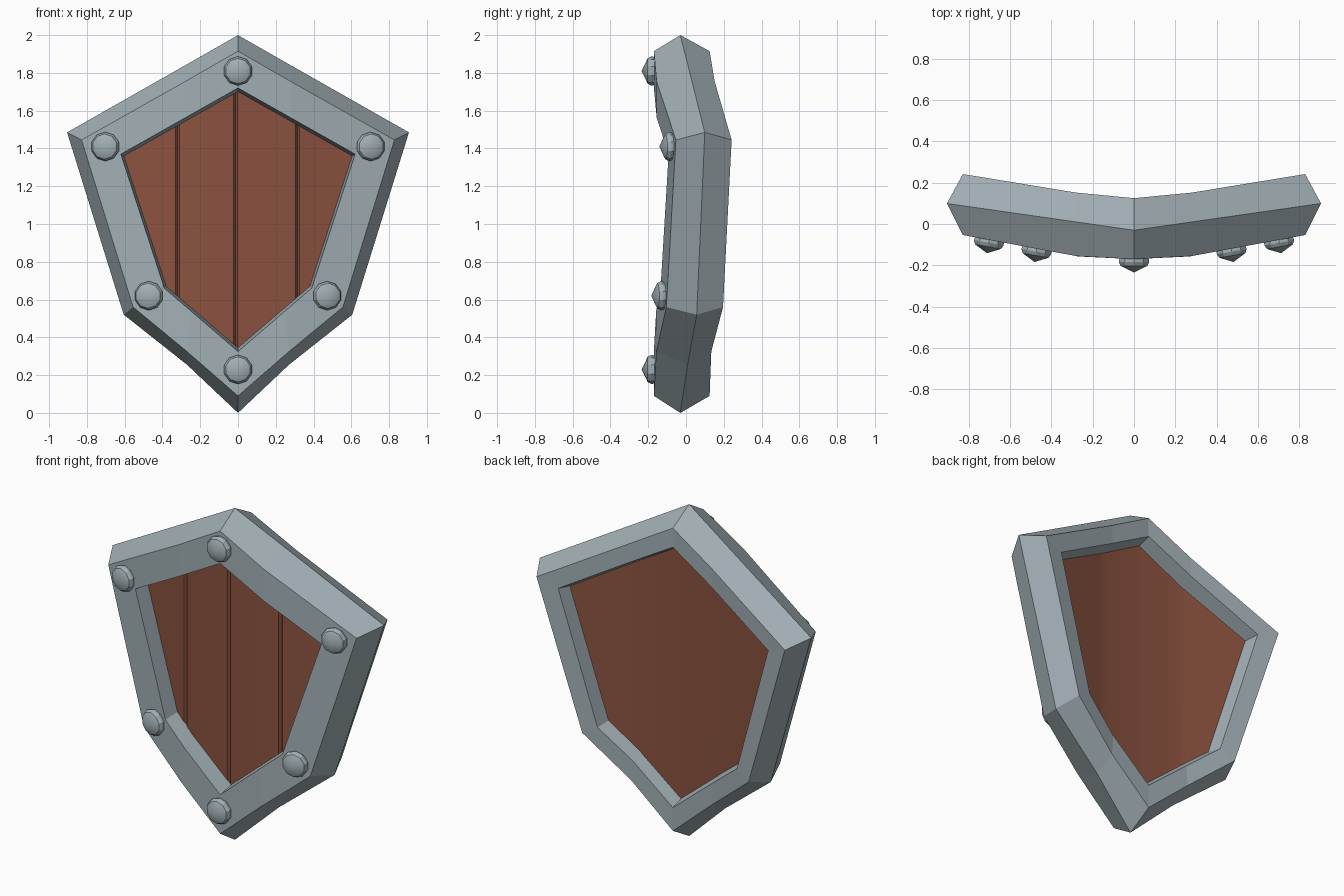
import bpy, bmesh, math
from mathutils import Matrix, Vector

if "Cube" in bpy.data.objects:
    bpy.data.objects.remove(bpy.data.objects["Cube"])


def interp(x, pts):
    for (x0, z0), (x1, z1) in zip(pts, pts[1:]):
        if x <= x1:
            return z0 + (z1 - z0) * (x - x0) / (x1 - x0)
    return pts[-1][1]


def bend(x):
    """Backward sweep of the shield away from its centre line."""
    return interp(abs(x), [(0, 0), (0.27, 0.013), (0.83, 0.117), (1, 0.149)])


def make_object(name, bm, mat=None):
    bmesh.ops.recalc_face_normals(bm, faces=bm.faces)
    me = bpy.data.meshes.new(name)
    bm.to_mesh(me)
    bm.free()
    ob = bpy.data.objects.new(name, me)
    bpy.context.collection.objects.link(ob)
    if mat:
        me.materials.append(mat)
    return ob


def material(name, col):
    m = bpy.data.materials.new(name)
    m.diffuse_color = (*col, 1)
    m.use_nodes = True
    m.node_tree.nodes["Principled BSDF"].inputs["Base Color"].default_value = m.diffuse_color
    return m


steel = material("steel", (0.36, 0.43, 0.46))
wood = material("wood", (0.26, 0.085, 0.05))

# Frame stations (right half, top to bottom) as (x, z):
# ridge, face edge, front opening, back opening; last value is extra back sweep
half = [
    ((0, 2.0), (0, 1.915), (0, 1.72), (0, 1.80), 0),
    ((0.28, 1.84), (0.28, 1.754), (0.28, 1.562), (0.28, 1.641), 0.012),
    ((0.905, 1.485), (0.828, 1.445), (0.62, 1.37), (0.70, 1.40), 0),
    ((0.605, 0.52), (0.555, 0.56), (0.39, 0.66), (0.465, 0.61), 0.005),
    ((0.27, 0.255), (0.27, 0.325), (0.25, 0.54), (0.26, 0.445), -0.004),
    ((0, 0), (0, 0.09), (0, 0.325), (0, 0.23), 0),
]
stations = half + [tuple((-p[0], p[1]) for p in s[:4]) + s[4:]
                   for s in half[-2:0:-1]]


def toward_centre(p):
    return p[0] * 0.975, 1.03 + (p[1] - 1.03) * 0.972


# Metal frame: bevelled section swept around the outline
bm = bmesh.new()
rings = []
for ridge, face, front, back, extra in stations:
    section = [(face, -0.17), (front, -0.17), (toward_centre(front), -0.065),
               (toward_centre(back), 0.05), (back, 0.125 + extra), (face, 0.125 + extra)]
    ring = [bm.verts.new((x, y + bend(x), z)) for (x, z), y in section]
    x, z = ridge
    ring.append(bm.verts.new((x, -0.03 + 0.143 * abs(x), z)))
    rings.append(ring)
for a, b in zip(rings, rings[1:] + rings[:1]):
    for i in range(len(a)):
        j = (i + 1) % len(a)
        bm.faces.new((a[i], a[j], b[j], b[i]))
make_object("frame", bm, steel)

# Wooden panel: curved sheet with shallow grooves between the planks on the front
top = [(0, 1.825), (0.71, 1.42)]
low = [(0, 0.2), (0.47, 0.59), (0.71, 1.39)]
grooves = [-0.32, -0.0125, 0.315]
xs = {-0.71, -0.6, -0.47, -0.27, -0.15, 0.15, 0.27, 0.47, 0.6, 0.71}
for g in grooves:
    xs |= {g - 0.011, g, g + 0.011}
bm = bmesh.new()
cols = []
for x in sorted(xs):
    yf = -0.067 + bend(x) + (0.014 if x in grooves else 0)
    yb = 0.047 + bend(x)
    zt, zb = interp(abs(x), top), interp(abs(x), low)
    cols.append([bm.verts.new((x, y, z)) for y, z in
                 ((yf, zb), (yf, zt), (yb, zt), (yb, zb))])
for a, b in zip(cols, cols[1:]):
    for i in range(4):
        j = (i + 1) % 4
        bm.faces.new((a[i], a[j], b[j], b[i]))
bm.faces.new(cols[0])
bm.faces.new(cols[-1])
panel = make_object("wood_panel", bm, wood)
bpy.context.view_layer.objects.active = panel
panel.select_set(True)
bpy.ops.object.shade_smooth_by_angle(angle=math.radians(20))

# Rivets: ten-sided collar with a low pointed cap, facing along the surface normal
profile = [(0.072, -0.02), (0.077, 0.015), (0.067, 0.034)]
N = 10
for k, (x, z) in enumerate([(0, 1.81), (0.7, 1.41), (-0.7, 1.41),
                            (0.47, 0.62), (-0.47, 0.62), (0, 0.23)]):
    bm = bmesh.new()
    loops = [[bm.verts.new((r * math.cos(2 * math.pi * (i + 0.5) / N),
                            r * math.sin(2 * math.pi * (i + 0.5) / N), h))
              for i in range(N)] for r, h in profile]
    tip = bm.verts.new((0, 0, 0.066))
    bm.faces.new(loops[0])
    for i in range(N):
        j = (i + 1) % N
        for a, b in zip(loops, loops[1:]):
            bm.faces.new((a[i], a[j], b[j], b[i]))
        bm.faces.new((loops[-1][i], loops[-1][j], tip)).smooth = True
    side = (x > 0) - (x < 0)
    normal = Vector((0.18 * side, -1, 0))
    rot = normal.to_track_quat('Z', 'Y').to_matrix().to_4x4()
    bmesh.ops.transform(bm, verts=bm.verts,
                        matrix=Matrix.Translation((x, -0.169 + bend(x), z)) @ rot)
    make_object(f"rivet_{k + 1}", bm, steel)
